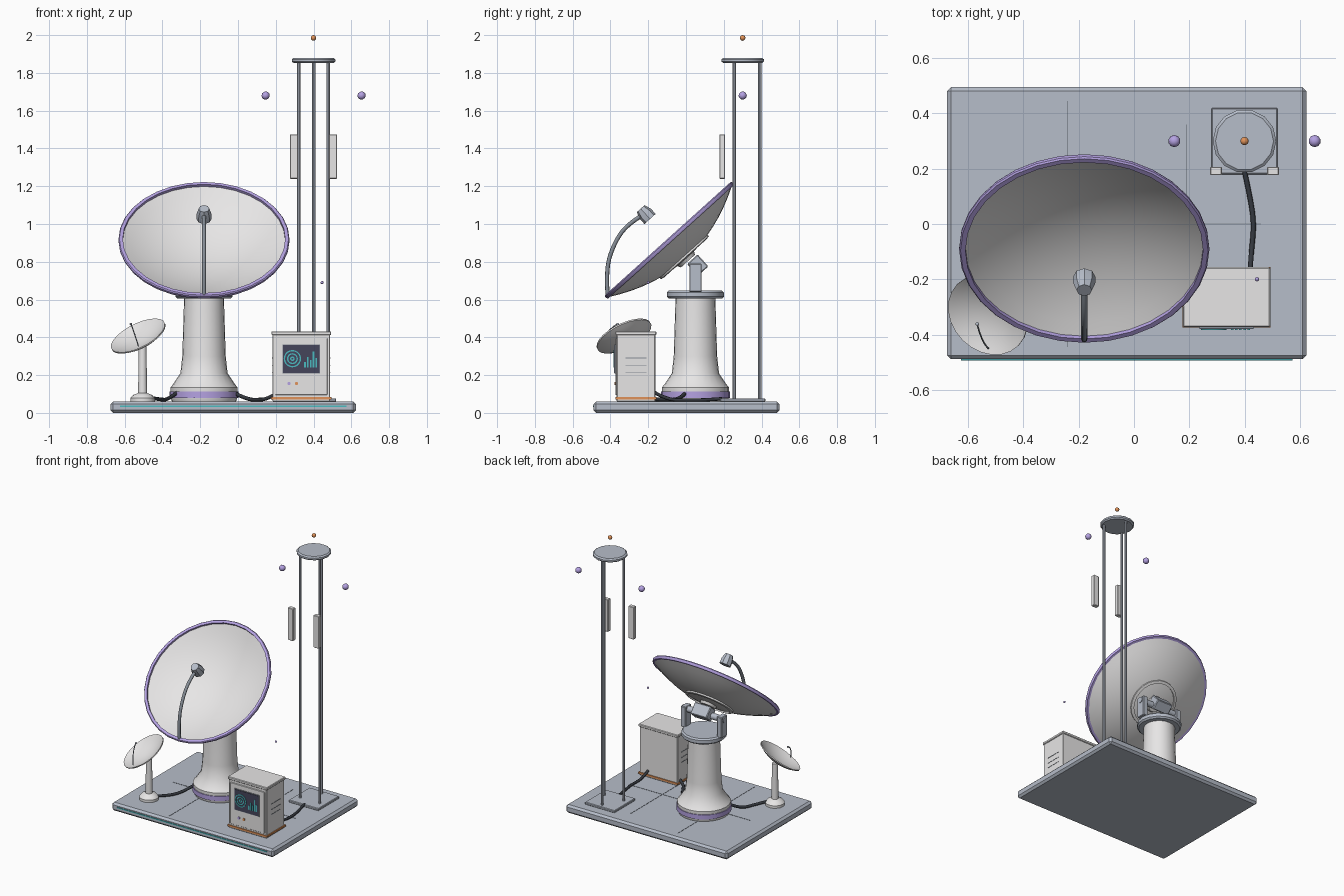
import bpy, bmesh, math
from mathutils import Vector, Matrix

cube = bpy.data.objects.get("Cube")
if cube:
    bpy.data.objects.remove(cube, do_unlink=True)


def material(name, rgb):
    m = bpy.data.materials.new(name)
    m.use_nodes = True
    m.diffuse_color = (*rgb, 1)
    m.node_tree.nodes["Principled BSDF"].inputs["Base Color"].default_value = (*rgb, 1)
    return m


LIGHT = material("light grey", (0.8, 0.79, 0.79))
SLATE = material("slate blue grey", (0.47, 0.51, 0.585))
METAL = material("dark metal grey", (0.24, 0.27, 0.31))
PURPLE = material("purple", (0.46, 0.36, 0.76))
ORANGE = material("orange", (0.75, 0.29, 0.1))
TEAL = material("teal", (0.07, 0.5, 0.53))
SCREEN = material("screen dark", (0.06, 0.06, 0.105))
CABLE = material("cable black", (0.035, 0.04, 0.05))


def finish(name, bm, mat, loc, axis=(0, 0, 1), smooth=35):
    """Turn a bmesh into an object whose local z points along axis."""
    bmesh.ops.recalc_face_normals(bm, faces=bm.faces)
    for f in bm.faces:
        f.smooth = smooth > 0
    for e in bm.edges:
        e.smooth = e.calc_face_angle(0) < math.radians(smooth)
    mesh = bpy.data.meshes.new(name)
    bm.to_mesh(mesh)
    bm.free()
    mesh.materials.append(mat)
    obj = bpy.data.objects.new(name, mesh)
    bpy.context.collection.objects.link(obj)
    turn = Vector((0, 0, 1)).rotation_difference(Vector(axis)).to_matrix().to_4x4()
    obj.matrix_world = Matrix.Translation(loc) @ turn
    return obj


def box(name, mat, center, size, bevel=0, axis=(0, 0, 1)):
    bm = bmesh.new()
    bmesh.ops.create_cube(bm, size=1)
    bmesh.ops.scale(bm, vec=size, verts=bm.verts)
    if bevel:
        bmesh.ops.bevel(bm, geom=bm.edges[:], offset=bevel, segments=1, affect='EDGES')
    return finish(name, bm, mat, center, axis, 0)


def lathe(name, mat, loc, profile, axis=(0, 0, 1), segs=24, ring=False, smooth=35):
    """Spin (radius, height) points round local z; ring closes the profile."""
    bm = bmesh.new()
    rows = []
    for i in range(segs):
        a = math.tau * i / segs
        rows.append([bm.verts.new((r * math.cos(a), r * math.sin(a), z)) for r, z in profile])
    n = len(profile)
    for i in range(segs):
        a, b = rows[i], rows[(i + 1) % segs]
        for j in range(n if ring else n - 1):
            k = (j + 1) % n
            bm.faces.new((a[j], b[j], b[k], a[k]))
    bmesh.ops.remove_doubles(bm, verts=bm.verts, dist=1e-5)
    return finish(name, bm, mat, loc, axis, smooth)


def cylinder(name, mat, loc, r, h, axis=(0, 0, 1), segs=16):
    return lathe(name, mat, loc, [(0, 0), (r, 0), (r, h), (0, h)], axis, segs)


def ball(name, mat, loc, r):
    bm = bmesh.new()
    bmesh.ops.create_icosphere(bm, subdivisions=2, radius=r)
    return finish(name, bm, mat, loc, smooth=60)


def tube(name, mat, points, r):
    c = bpy.data.curves.new(name, 'CURVE')
    c.dimensions = '3D'
    c.bevel_depth, c.bevel_resolution, c.resolution_u = r, 2, 6
    c.use_fill_caps = True
    s = c.splines.new('NURBS')
    s.points.add(len(points) - 1)
    for p, co in zip(s.points, points):
        p.co = (*co, 1)
    s.order_u, s.use_endpoint_u = 3, True
    c.materials.append(mat)
    bpy.context.collection.objects.link(bpy.data.objects.new(name, c))


def dish(name, loc, axis, radius, depth, thick, segs):
    """Paraboloid shell with its rim plane at loc."""
    steps = 8
    inner = [(radius * i / steps, depth * ((i / steps) ** 2 - 1)) for i in range(steps + 1)]
    outer = [(r, z - thick) for r, z in reversed(inner)]
    return lathe(name, LIGHT, loc, inner + outer, axis, segs)


# Ground slab with trim strip and panel seams
TOP = 0.06
box("base_slab", SLATE, (-0.026, 0.003, 0.03), (1.3, 0.985, 0.06), 0.014)
box("base_light_strip", TEAL, (-0.026, -0.491, 0.035), (1.2, 0.005, 0.007))
box("base_seam_left", METAL, (-0.24, 0, TOP), (0.004, 0.89, 0.003))
box("base_seam_right", METAL, (0.19, 0, TOP), (0.004, 0.72, 0.003))
box("base_seam_cross", METAL, (-0.03, 0, TOP), (0.98, 0.004, 0.003))

# Main pedestal
PX, PY = -0.18, 0.05
lathe("pedestal_column", LIGHT, (PX, PY, 0),
      [(0, TOP), (0.17, TOP), (0.178, 0.085), (0.178, 0.135), (0.165, 0.15),
       (0.125, 0.21), (0.115, 0.3), (0.105, 0.62), (0, 0.62)])
lathe("pedestal_ring", PURPLE, (PX, PY, 0),
      [(0.16, 0.08), (0.183, 0.08), (0.183, 0.113), (0.16, 0.113)], ring=True)
lathe("pedestal_cap", SLATE, (PX, PY, 0),
      [(0, 0.605), (0.14, 0.605), (0.15, 0.615), (0.15, 0.638), (0.14, 0.648), (0, 0.648)], segs=16)

# Yoke and tilting hub
TILT = math.radians(42)
AIM = Vector((0, -math.sin(TILT), math.cos(TILT)))
for side, label in ((-1, "right"), (1, "left")):
    box(label + "_yoke_arm", SLATE, (PX + side * 0.145, PY, 0.715), (0.04, 0.065, 0.15), 0.004)
cylinder("yoke_axle", SLATE, (PX - 0.17, PY, 0.765), 0.022, 0.34, (1, 0, 0), 12)
box("dish_hub", SLATE, (PX, 0.062, 0.782), (0.13, 0.075, 0.085), 0.005, AIM)

# Main dish
RIM = Vector((PX, -0.09, 0.915))
dish("main_dish", RIM, AIM, 0.44, 0.125, 0.01, 32)
lathe("main_dish_rim", PURPLE, RIM,
      [(0.43, -0.014), (0.448, -0.014), (0.453, -0.004), (0.453, 0.004), (0.448, 0.01), (0.43, 0.01)],
      AIM, 32, ring=True)
lathe("dish_back_ring", LIGHT, RIM,
      [(0.15, -0.13), (0.17, -0.126), (0.17, -0.112), (0.15, -0.116)], AIM, 24, ring=True)
lathe("dish_back_collar", LIGHT, RIM,
      [(0, -0.15), (0.05, -0.15), (0.06, -0.13), (0, -0.13)], AIM, 16)

# Feed arm and horn
tube("feed_arm", METAL, [(PX, -0.415, 0.625), (PX, -0.425, 0.76), (PX, -0.38, 0.9),
                         (PX, -0.31, 1.0), (PX, -0.225, 1.05)], 0.011)
lathe("feed_horn", SLATE, RIM + AIM * 0.15,
      [(0, 0), (0.04, 0), (0.04, 0.035), (0.028, 0.074), (0, 0.074)], AIM, 8)

# Small dish on its post
SX, SY = -0.505, -0.3
lathe("small_dish_post", LIGHT, (SX, SY, 0),
      [(0, TOP), (0.065, TOP), (0.065, 0.078), (0.05, 0.095), (0.024, 0.105),
       (0.02, 0.36), (0, 0.36)], segs=16)
SMALL_AIM = Vector((-0.41, -0.4, 0.82)).normalized()
SMALL_RIM = Vector((-0.53, -0.33, 0.41))
dish("small_dish", SMALL_RIM, SMALL_AIM, 0.157, 0.045, 0.008, 24)
tube("small_feed_wire", METAL, [(-0.527, -0.45, 0.352), (-0.55, -0.43, 0.43),
                                (-0.567, -0.365, 0.47)], 0.003)
ball("small_feed_tip", SLATE, (-0.567, -0.362, 0.47), 0.007)

# Control cabinet
CX, CY = 0.335, -0.265
box("cabinet_skirt", ORANGE, (CX, CY, 0.077), (0.318, 0.218, 0.012))
box("cabinet_body", LIGHT, (CX, CY, 0.243), (0.305, 0.205, 0.366), 0.004)
box("cabinet_lid", LIGHT, (CX, CY, 0.422), (0.317, 0.217, 0.02), 0.004)
FRONT = CY - 0.1025
box("cabinet_front_panel", LIGHT, (CX, FRONT - 0.002, 0.245), (0.275, 0.008, 0.3), 0.002)
box("screen_frame", METAL, (CX, FRONT - 0.007, 0.285), (0.2, 0.006, 0.155))
box("screen", SCREEN, (CX, FRONT - 0.010, 0.285), (0.192, 0.006, 0.147))
for r in (0.046, 0.029, 0.012):
    lathe("radar_ring", TEAL, (0.288, FRONT - 0.013, 0.287),
          [(r - 0.007, 0), (r, 0), (r, 0.003), (r - 0.007, 0.003)], (0, -1, 0), 20, ring=True)
for i, h in enumerate((0.03, 0.055, 0.04, 0.085, 0.05)):
    box("screen_bar", TEAL, (0.355 + i * 0.015, FRONT - 0.014, 0.24 + h / 2), (0.009, 0.003, h))
for x, mat in ((0.27, PURPLE), (0.31, ORANGE)):
    cylinder("cabinet_button", mat, (x, FRONT - 0.005, 0.155), 0.009, 0.007, (0, -1, 0), 10)
for side in (-1, 1):
    for z in (0.29, 0.25, 0.215):
        box("cabinet_vent", METAL, (CX + side * 0.153, CY, z), (0.003, 0.11, 0.004))
ball("cabinet_beacon", PURPLE, (0.445, -0.2, 0.69), 0.008)

# Three-legged mast
MX, MY = 0.4, 0.3
box("mast_foot", SLATE, (MX, MY, 0.068), (0.24, 0.24, 0.018), 0.004)
for i in range(3):
    a = math.radians(90 + 120 * i)
    cylinder("mast_leg", SLATE, (MX + 0.09 * math.cos(a), MY + 0.09 * math.sin(a), 0.07),
             0.009, 1.79, segs=8)
lathe("mast_cap", SLATE, (MX, MY, 0),
      [(0, 1.852), (0.105, 1.852), (0.115, 1.86), (0.115, 1.872), (0.105, 1.88), (0, 1.88)], segs=14)
for side, label in ((-1, "right"), (1, "left")):
    box(label + "_mast_panel", LIGHT, (MX + side * 0.103, 0.192, 1.357), (0.043, 0.03, 0.235), 0.003)
    ball(label + "_mast_lamp", PURPLE, (MX + side * 0.254, MY, 1.68), 0.022)
ball("mast_top_lamp", ORANGE, (MX, MY, 1.985), 0.015)

# Ground cables
tube("mast_cable", CABLE, [(0.4, 0.19, 0.075), (0.42, 0.1, 0.068), (0.435, 0, 0.068),
                           (0.425, -0.1, 0.07), (0.42, -0.17, 0.11)], 0.009)
tube("cabinet_cable", CABLE, [(-0.03, 0.0, 0.11), (0.05, -0.03, 0.07), (0.11, -0.12, 0.07),
                              (0.15, -0.19, 0.072), (0.2, -0.2, 0.1)], 0.01)
tube("small_dish_cable", CABLE, [(-0.46, -0.27, 0.08), (-0.41, -0.2, 0.07),
                                 (-0.37, -0.1, 0.07), (-0.32, -0.04, 0.11)], 0.01)
